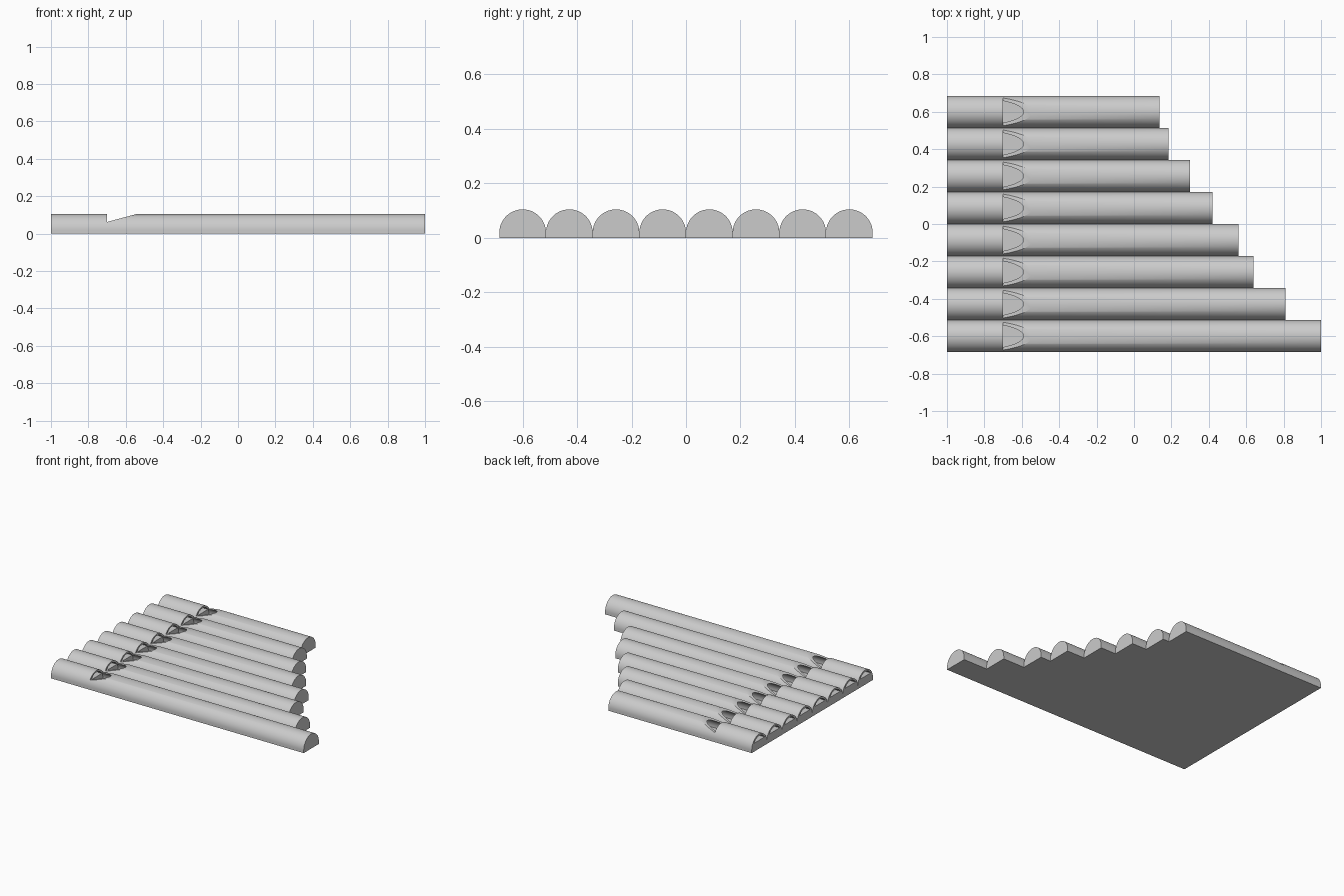
import bpy, bmesh, math

if "Cube" in bpy.data.objects:
    bpy.data.objects.remove(bpy.data.objects["Cube"])

PITCH = 0.1713            # width of one pipe
R = PITCH / 2             # outer radius
AXIS_Z = 0.019            # height of the pipe axis
R_IN = 0.0725             # bore radius
LEFT, WINDOW = -1.0, -0.7
RIGHT_ENDS = [1.0, 0.81, 0.64, 0.56, 0.42, 0.30, 0.185, 0.135]

grey = bpy.data.materials.new("light_grey")
grey.diffuse_color = (0.6, 0.6, 0.6, 1)
grey.use_nodes = True
grey.node_tree.nodes["Principled BSDF"].inputs["Base Color"].default_value = grey.diffuse_color


def arch(r, floor, steps=40):
    """Rounded-top section with a flat floor, as (y, z) points."""
    if floor < AXIS_Z:
        a0, pts = 0.0, [(-r, floor), (r, floor)]
    else:
        a0, pts = math.asin((floor - AXIS_Z) / r), []
    for i in range(steps + 1):
        a = a0 + (math.pi - 2 * a0) * i / steps
        pts.append((r * math.cos(a), AXIS_Z + r * math.sin(a)))
    return pts


def prism(name, start, end):
    """Closed solid between two matching rings of 3D points."""
    bm = bmesh.new()
    a = [bm.verts.new(p) for p in start]
    b = [bm.verts.new(p) for p in end]
    n = len(a)
    bm.faces.new(a)
    bm.faces.new(b[::-1])
    for i in range(n):
        j = (i + 1) % n
        bm.faces.new((a[j], a[i], b[i], b[j]))
    bmesh.ops.recalc_face_normals(bm, faces=bm.faces)
    me = bpy.data.meshes.new(name)
    bm.to_mesh(me)
    bm.free()
    me.materials.append(grey)
    ob = bpy.data.objects.new(name, me)
    bpy.context.collection.objects.link(ob)
    return ob


def along_x(name, section, x0, x1, y):
    return prism(name, [(x0, y + p, z) for p, z in section],
                 [(x1, y + p, z) for p, z in section])


def cut(ob, cutter):
    """Subtract the cutter from the object, then discard the cutter."""
    mod = ob.modifiers.new("cut", 'BOOLEAN')
    mod.operation, mod.solver, mod.object = 'DIFFERENCE', 'EXACT', cutter
    bpy.context.view_layer.update()
    dg = bpy.context.evaluated_depsgraph_get()
    me = bpy.data.meshes.new_from_object(ob.evaluated_get(dg))
    ob.modifiers.clear()
    ob.data = me
    bpy.data.objects.remove(cutter)


for i, right in enumerate(RIGHT_ENDS):
    y = (i - 3.5) * PITCH
    pipe = along_x(f"pipe_{i + 1}", arch(R, 0.0), LEFT, right, y)
    # resonating bore, closed at the far end
    cut(pipe, along_x("bore", arch(R_IN, 0.012), WINDOW, right - 0.02, y))
    # shallow windway above the mouthpiece block
    cut(pipe, along_x("windway", arch(R_IN, 0.06), LEFT - 0.05, WINDOW + 0.01, y))
    # sloped window notch
    wedge = [(WINDOW, 0.062), (-0.46, 0.1265), (-0.46, 0.15), (WINDOW, 0.15)]
    cut(pipe, prism("notch", [(x, y - 0.084, z) for x, z in wedge],
                    [(x, y + 0.084, z) for x, z in wedge]))
    bpy.ops.object.select_all(action='DESELECT')
    pipe.select_set(True)
    bpy.context.view_layer.objects.active = pipe
    bpy.ops.object.shade_smooth_by_angle(angle=math.radians(30))
